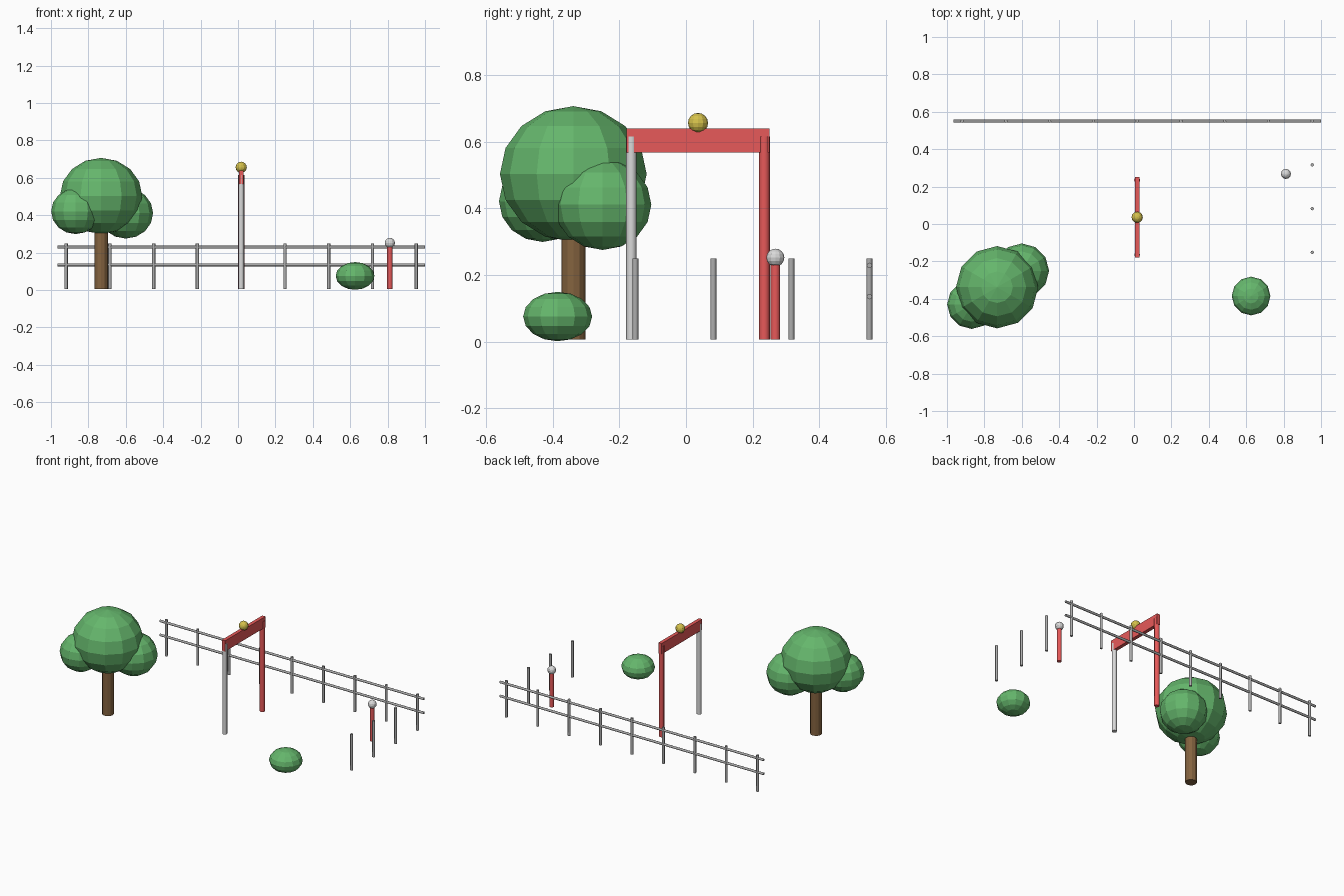
import bpy
from math import pi, radians

cube = bpy.data.objects.get("Cube")
if cube:
    bpy.data.objects.remove(cube, do_unlink=True)


def material(name, colour):
    mat = bpy.data.materials.new(name)
    mat.use_nodes = True
    mat.diffuse_color = (*colour, 1)
    bsdf = next(n for n in mat.node_tree.nodes if n.type == 'BSDF_PRINCIPLED')
    bsdf.inputs["Base Color"].default_value = (*colour, 1)
    return mat


GREEN = material("leaf green", (0.13, 0.47, 0.15))
BROWN = material("bark brown", (0.23, 0.125, 0.05))
RED = material("painted red", (0.80, 0.10, 0.10))
WHITE = material("painted white", (0.70, 0.70, 0.70))
GOLD = material("gold", (0.66, 0.53, 0.07))
GREY = material("fence grey", (0.42, 0.42, 0.42))
GROUND = 0.006


def finish(name, mat):
    obj = bpy.context.object
    obj.name = name
    obj.data.name = name
    obj.data.materials.append(mat)
    return obj


def ball(name, centre, radius, mat, squash=1.0):
    bpy.ops.mesh.primitive_uv_sphere_add(segments=12, ring_count=8, radius=radius, location=centre)
    bpy.context.object.scale.z = squash
    return finish(name, mat)


def rod(name, centre, radius, length, mat, rotation=(0, 0, 0)):
    bpy.ops.mesh.primitive_cylinder_add(vertices=8, radius=radius, depth=length,
                                        location=centre, rotation=rotation)
    bpy.ops.object.shade_smooth_by_angle(angle=radians(50))
    return finish(name, mat)


def post(name, x, y, top, radius, mat):
    return rod(name, (x, y, (top + GROUND) / 2), radius, top - GROUND, mat)


# Tree: trunk and three overlapping crowns
TREE_X, TREE_Y = -0.732, -0.338
bpy.ops.mesh.primitive_cylinder_add(vertices=12, radius=0.036, depth=0.354,
                                    location=(TREE_X, TREE_Y, 0.183))
finish("tree_trunk", BROWN)
ball("tree_crown_main", (TREE_X, TREE_Y, 0.503), 0.22, GREEN, 0.925)
ball("tree_crown_left", (-0.6, -0.25, 0.411), 0.146, GREEN, 0.93)
ball("tree_crown_right", (-0.868, -0.43, 0.421), 0.131, GREEN, 0.93)

# Bush
ball("bush", (0.626, -0.385, 0.0755), 0.1035, GREEN, 0.715)

# Gate: two posts, a beam and a gold ball on top
GATE_X = 0.017
post("gate_post_front", GATE_X, -0.164, 0.615, 0.0155, WHITE)
post("gate_post_back", GATE_X, 0.235, 0.615, 0.0165, RED)
bpy.ops.mesh.primitive_cube_add(size=1, location=(GATE_X, 0.036, 0.603))
bpy.context.object.scale = (0.024, 0.43, 0.072)
finish("gate_beam", RED)
ball("gate_ball", (GATE_X, 0.036, 0.656), 0.03, GOLD)

# Short marker post with a white ball
post("marker_post", 0.812, 0.268, 0.24, 0.0145, RED)
ball("marker_ball", (0.812, 0.268, 0.252), 0.027, WHITE)

# Back fence: nine posts and two rails
STEP = 0.234
FENCE_Y = 0.55
for i in range(9):
    post(f"fence_post_{i + 1}", GATE_X + (i - 4) * STEP, FENCE_Y, 0.25, 0.009, GREY)
for name, z in (("lower", 0.135), ("upper", 0.229)):
    rod(f"fence_rail_{name}", (0.0175, FENCE_Y, z), 0.008, 1.965, GREY, (0, pi / 2, 0))

# Side fence: three posts without rails
for i in range(1, 4):
    post(f"side_post_{i}", GATE_X + 4 * STEP, FENCE_Y - i * STEP, 0.25, 0.009, GREY)
